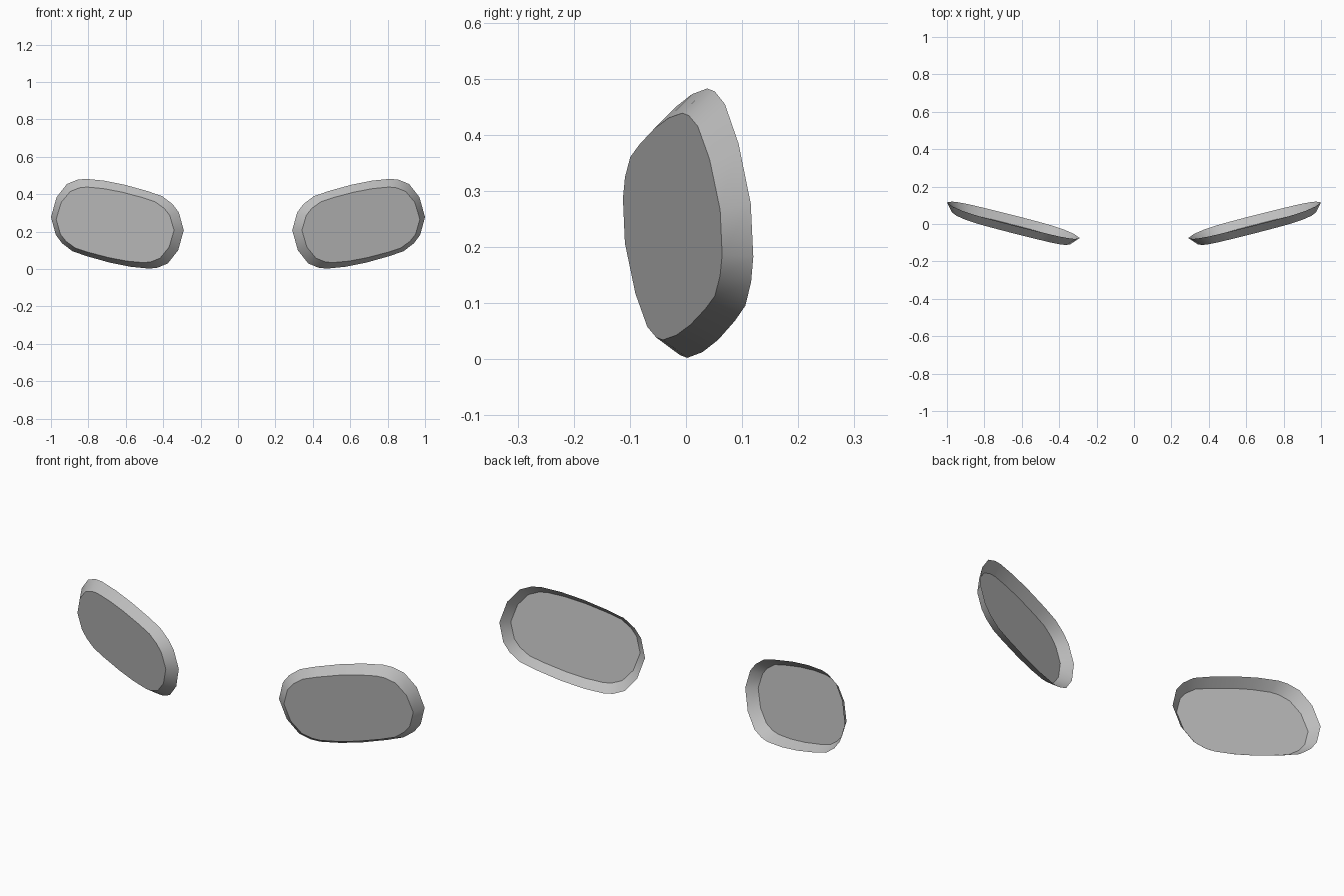
import bpy
import bmesh
import math
from mathutils import Vector

cube = bpy.data.objects.get("Cube")
if cube:
    bpy.data.objects.remove(cube, do_unlink=True)

grey = bpy.data.materials.new("plain_grey")
grey.use_nodes = True
colour = (0.52, 0.52, 0.52, 1)
grey.diffuse_color = colour
grey.node_tree.nodes["Principled BSDF"].inputs["Base Color"].default_value = colour

# Half of the slanted rounded outline (x, z); the other half is its half-turn
HALF = [(0.17, 0.24), (0.215, 0.235), (0.27, 0.212), (0.325, 0.142),
        (0.355, 0.035), (0.329, -0.06), (0.295, -0.105), (0.24, -0.147),
        (0.162, -0.174), (0.04, -0.208), (-0.07, -0.23)]
OUTLINE = HALF + [(-x, -z) for x, z in HALF]
CENTRE = Vector((0.645, 0.02, 0.2425))
FACE_OFFSET = Vector((0.012, -0.044, -0.006))


def make_ring(bm, side, centre, sx, sz):
    """Outline ring lying in the swept-back, tilted plane of the dish."""
    ring = []
    for x, z in OUTLINE:
        x, z = x * sx, z * sz
        p = centre + Vector((x, 0.281 * x - 0.125 * z, z))
        ring.append(bm.verts.new((p.x * side, p.y, p.z)))
    return ring


def make_dish(name, side):
    """Open shallow dish: flat front panel and a sloping rim behind it."""
    bm = bmesh.new()
    rim = make_ring(bm, side, CENTRE, 1, 1)
    face = make_ring(bm, side, CENTRE + FACE_OFFSET, 0.888, 0.842)
    bm.faces.new(face)
    n = len(rim)
    for i in range(n):
        j = (i + 1) % n
        bm.faces.new((face[j], face[i], rim[i], rim[j]))
    # The outline runs clockwise on the +x side, so turn that one to the front
    if side > 0:
        bmesh.ops.reverse_faces(bm, faces=bm.faces[:])
    mesh = bpy.data.meshes.new(name)
    bm.to_mesh(mesh)
    bm.free()
    mesh.materials.append(grey)
    obj = bpy.data.objects.new(name, mesh)
    bpy.context.collection.objects.link(obj)
    bpy.ops.object.select_all(action='DESELECT')
    obj.select_set(True)
    bpy.context.view_layer.objects.active = obj
    bpy.ops.object.shade_smooth_by_angle(angle=math.radians(35))


make_dish("left_dish", 1)
make_dish("right_dish", -1)
